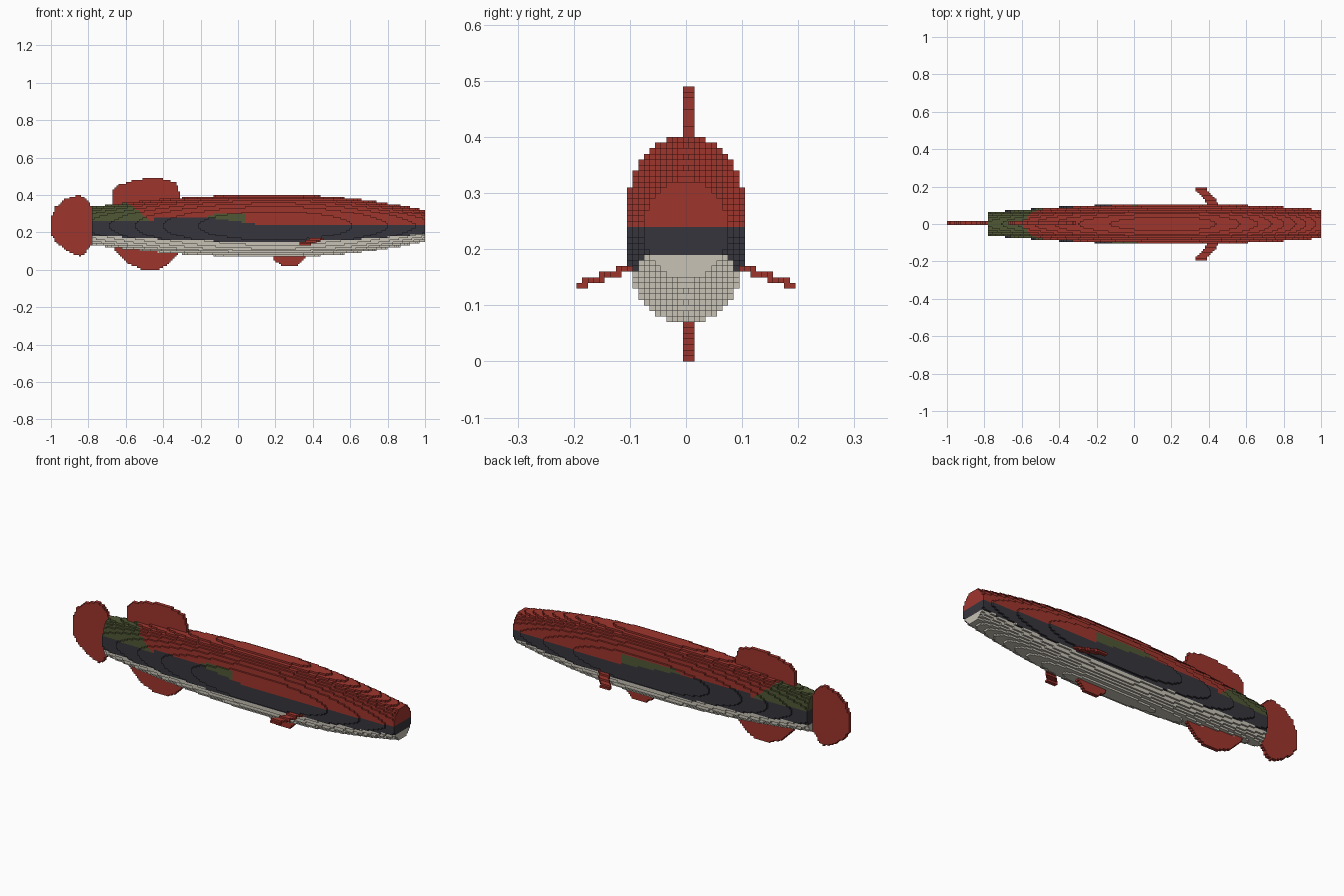
import bpy
import bmesh

cube = bpy.data.objects.get("Cube")
if cube:
    bpy.data.objects.remove(cube, do_unlink=True)

S = 0.01      # block size
ZC = 0.235    # height of the body axis


def material(name, rgb):
    m = bpy.data.materials.new(name)
    m.use_nodes = True
    m.diffuse_color = (*rgb, 1)
    bsdf = next(n for n in m.node_tree.nodes if n.type == 'BSDF_PRINCIPLED')
    bsdf.inputs["Base Color"].default_value = (*rgb, 1)
    bsdf.inputs["Roughness"].default_value = 0.8
    return m


RED, DARK, CREAM, GREEN = range(4)
MATS = [material("brick red", (0.345, 0.036, 0.027)),
        material("charcoal", (0.037, 0.036, 0.046)),
        material("cream", (0.57, 0.54, 0.46)),
        material("olive green", (0.080, 0.097, 0.035))]


def block_part(name, xr, yr, zr, inside, colour=lambda x, y, z: RED):
    """Fill a region with small blocks and skin it, joining faces along x."""
    cells = {}
    for i in range(round(xr[0] / S), round(xr[1] / S)):
        for j in range(round(yr[0] / S), round(yr[1] / S) + 1):
            for k in range(round(zr[0] / S), round(zr[1] / S)):
                p = ((i + 0.5) * S, j * S, (k + 0.5) * S)
                if inside(*p):
                    cells[i, j, k] = colour(*p)

    bm = bmesh.new()
    made = {}

    def vert(i, j, k):
        if (i, j, k) not in made:
            made[i, j, k] = bm.verts.new((i * S, (j - 0.5) * S, k * S))
        return made[i, j, k]

    def face(corners, mat):
        bm.faces.new([vert(*c) for c in corners]).material_index = mat

    # exposed ends along x
    for (i, j, k), c in cells.items():
        for d in (0, 1):
            if (i + 2 * d - 1, j, k) not in cells:
                q = [(i + d, j, k), (i + d, j + 1, k),
                     (i + d, j + 1, k + 1), (i + d, j, k + 1)]
                face(q if d else q[::-1], c)

    # exposed sides, tops and bottoms, one strip per run of equal colour
    for dj, dk in ((1, 0), (-1, 0), (0, 1), (0, -1)):
        open_cells = {p for p in cells
                      if (p[0], p[1] + dj, p[2] + dk) not in cells}
        for (i, j, k) in open_cells:
            c = cells[i, j, k]
            if (i - 1, j, k) in open_cells and cells[i - 1, j, k] == c:
                continue
            e = i + 1
            while (e, j, k) in open_cells and cells[e, j, k] == c:
                e += 1
            if dj:
                y = j + (dj > 0)
                q = [(i, y, k), (e, y, k), (e, y, k + 1), (i, y, k + 1)]
                flip = dj > 0
            else:
                z = k + (dk > 0)
                q = [(i, j, z), (e, j, z), (e, j + 1, z), (i, j + 1, z)]
                flip = dk < 0
            face(q[::-1] if flip else q, c)

    mesh = bpy.data.meshes.new(name)
    bm.to_mesh(mesh)
    bm.free()
    for m in MATS:
        mesh.materials.append(m)
    ob = bpy.data.objects.new(name, mesh)
    bpy.context.collection.objects.link(ob)
    return ob


# Body: a rounded section that shrinks towards the nose and the tail
def half_height(x):
    d = x - 0.2
    return 0.1675 - (0.13 if d > 0 else 0.07) * d * d


def in_body(x, y, z):
    d = x - 0.2
    w = 0.1095 - 0.058 * d ** 2 + 0.01 * d ** 4
    return (abs(y) / w) ** 2.2 + (abs(z - ZC) / half_height(x)) ** 2.2 < 1


def body_colour(x, y, z):
    if z < ZC - 0.5 * half_height(x):
        return CREAM
    # flank band: low at the front, stepping up behind the patch
    patch = (-0.05, 0.32) if y > 0 else (-0.17, 0.09)
    t = min(max((x - patch[0]) / (patch[1] - patch[0]), 0), 1)
    band = 0.265 if x < -0.45 else 0.282 - 0.037 * t
    if z < band:
        return DARK
    # small green flank patch, larger on the rear side
    top = 0.302 if y > 0 else 0.30
    if patch[0] < x < patch[1] - (0 if y > 0 else 0.05) and z < top and abs(y) > 0.07:
        if z < 0.28 + 0.35 * (x - patch[0]):
            return GREEN
    if x < -0.47 - 1.3 * (z - 0.265):
        return GREEN
    return RED


block_part("body", (-0.78, 1), (-0.12, 0.12), (0.05, 0.42), in_body, body_colour)


# Upright fins, two blocks thick, from side outlines
def outline_test(pts):
    def inside(x, y, z):
        hit = False
        for (x1, z1), (x2, z2) in zip(pts, pts[1:] + pts[:1]):
            if (z1 > z) != (z2 > z) and x < x1 + (z - z1) * (x2 - x1) / (z2 - z1):
                hit = not hit
        return hit
    return inside


FINS = {
    "tail_fin": [(-1, 0.19), (-1, 0.28), (-0.975, 0.335), (-0.93, 0.375),
                 (-0.87, 0.395), (-0.84, 0.40), (-0.77, 0.33), (-0.77, 0.14),
                 (-0.84, 0.07), (-0.91, 0.10), (-0.97, 0.145)],
    "back_fin": [(-0.67, 0.32), (-0.67, 0.42), (-0.64, 0.455), (-0.57, 0.475),
                 (-0.48, 0.49), (-0.41, 0.488), (-0.33, 0.465), (-0.315, 0.42),
                 (-0.31, 0.36)],
    "rear_belly_fin": [(-0.68, 0.14), (-0.64, 0.08), (-0.58, 0.03), (-0.52, 0.005),
                       (-0.46, 0), (-0.42, 0.005), (-0.37, 0.03), (-0.33, 0.07),
                       (-0.31, 0.12)],
    "front_belly_fin": [(0.17, 0.09), (0.20, 0.045), (0.24, 0.02), (0.29, 0.015),
                        (0.33, 0.03), (0.355, 0.06), (0.36, 0.09)],
}
for name, pts in FINS.items():
    block_part(name, (-1, 0.5), (0, 0.01), (0, 0.5), outline_test(pts))


# Side fins: thin paddles swept back and drooping outwards
def in_side_fin(x, y, z):
    out = abs(y) - 0.10
    return (abs(x - (0.432 - 0.85 * out)) < 0.03
            and abs(z - (0.166 - 0.32 * out)) < 0.0075)


block_part("front_side_fin", (0.3, 0.5), (-0.19, -0.09), (0.1, 0.2), in_side_fin)
block_part("rear_side_fin", (0.3, 0.5), (0.09, 0.19), (0.1, 0.2), in_side_fin)
